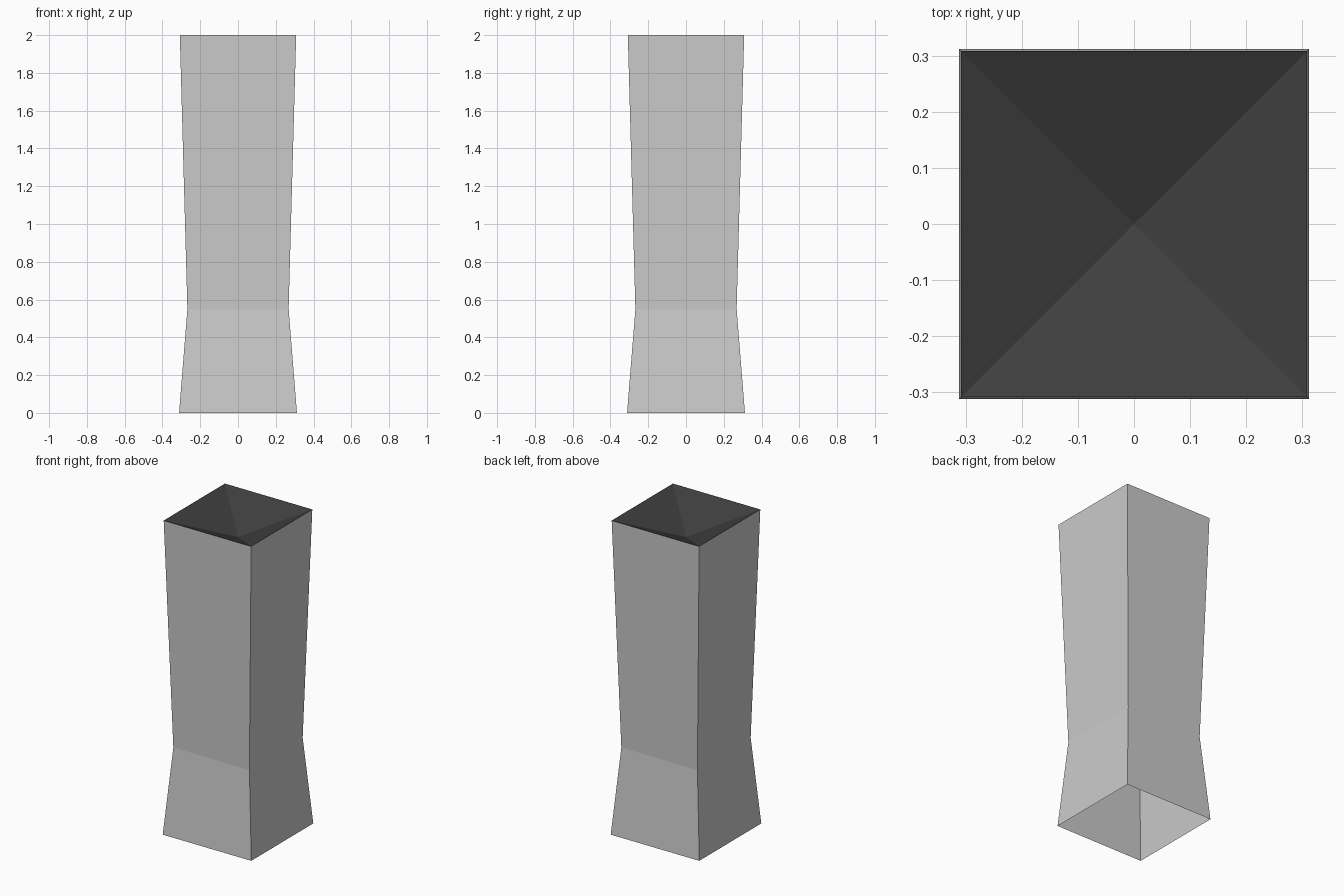
import bpy, bmesh

if "Cube" in bpy.data.objects:
    bpy.data.objects.remove(bpy.data.objects["Cube"])

def square(bm, half, z):
    return [bm.verts.new((sx * half, sy * half, z))
            for sx, sy in ((-1, -1), (1, -1), (1, 1), (-1, 1))]

def finish(bm, name):
    mesh = bpy.data.meshes.new(name)
    bm.to_mesh(mesh)
    bm.free()
    obj = bpy.data.objects.new(name, mesh)
    bpy.context.collection.objects.link(obj)
    return obj

# Waisted square shell, open at the bottom
bm = bmesh.new()
rings = [square(bm, half, z) for half, z in ((0.312, 0), (0.268, 0.55), (0.308, 2))]
for low, high in zip(rings, rings[1:]):
    for i in range(4):
        j = (i + 1) % 4
        bm.faces.new((low[i], low[j], high[j], high[i]))
finish(bm, "pedestal_shell")

# Shallow dark hopper sunk into the top
bm = bmesh.new()
rim = square(bm, 0.308, 2)
tip = bm.verts.new((0, 0, 1.86))
for i in range(4):
    bm.faces.new((rim[i], rim[(i + 1) % 4], tip))
basin = finish(bm, "top_basin")
dark = bpy.data.materials.new("dark_grey")
dark.diffuse_color = (0.05, 0.05, 0.05, 1)
dark.use_nodes = True
dark.node_tree.nodes["Principled BSDF"].inputs["Base Color"].default_value = dark.diffuse_color
basin.data.materials.append(dark)
